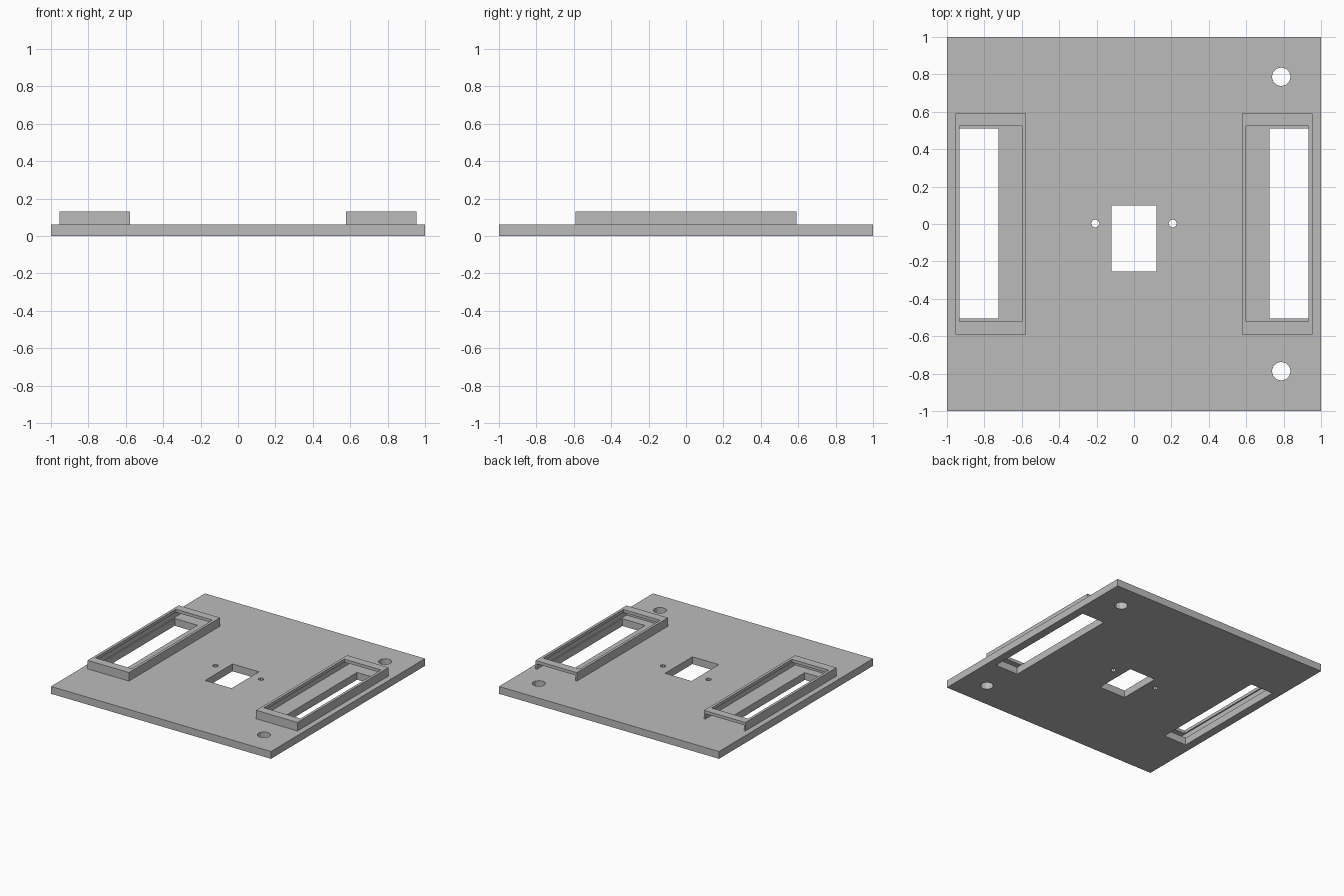
import bpy

cube = bpy.data.objects.get("Cube")
if cube:
    bpy.data.objects.remove(cube, do_unlink=True)

grey = bpy.data.materials.new("plain_grey")
grey.use_nodes = True
grey.diffuse_color = (0.5, 0.5, 0.5, 1)
grey.node_tree.nodes["Principled BSDF"].inputs["Base Color"].default_value = (0.5, 0.5, 0.5, 1)


def box(name, x, y, z):
    """Box from (low, high) ranges."""
    centre = [(a + b) / 2 for a, b in (x, y, z)]
    bpy.ops.mesh.primitive_cube_add(size=1, location=centre)
    ob = bpy.context.object
    ob.name = name
    ob.scale = [b - a for a, b in (x, y, z)]
    bpy.ops.object.transform_apply(location=True, scale=True)
    ob.data.materials.append(grey)
    return ob


def drill(name, x, y, radius, sides):
    """Vertical cutter for a round hole."""
    bpy.ops.mesh.primitive_cylinder_add(vertices=sides, radius=radius, depth=1, location=(x, y, 0))
    ob = bpy.context.object
    ob.name = name
    ob.data.materials.append(grey)
    return ob


def cut(target, cutters):
    """Subtract the cutters, then discard them."""
    for c in cutters:
        mod = target.modifiers.new("cut", "BOOLEAN")
        mod.operation = "DIFFERENCE"
        mod.solver = "EXACT"
        mod.object = c
        c.hide_render = True
    bpy.context.view_layer.update()
    graph = bpy.context.evaluated_depsgraph_get()
    mesh = bpy.data.meshes.new_from_object(target.evaluated_get(graph))
    target.modifiers.clear()
    target.data = mesh
    for c in cutters:
        bpy.data.objects.remove(c, do_unlink=True)


def span(side, inner, outer):
    return tuple(sorted((side * inner, side * outer)))


PLATE_TOP, FRAME_TOP, LIP_BOTTOM = 0.06, 0.13, 0.105
THROUGH = (-0.5, 0.5)

# Base plate with centre window, slots, mounting holes and pin holes
plate = box("base_plate", (-1, 1), (-1, 1), (0, PLATE_TOP))
cutters = [box("window_cutter", (-0.12, 0.12), (-0.255, 0.10), THROUGH)]
for s in (-1, 1):
    cutters.append(box("slot_cutter", span(s, 0.725, 0.932), (-0.505, 0.51), THROUGH))
    cutters.append(drill("mount_cutter", 0.787, s * 0.787, 0.05, 12))
    cutters.append(drill("pin_cutter", s * 0.207, 0.003, 0.022, 8))
cut(plate, cutters)

# Raised slide-in frames: thin walls, overhanging lip, open at the back
for s, label in ((-1, "right"), (1, "left")):
    frame = box(label + "_frame", span(s, 0.578, 0.954), (-0.59, 0.592), (PLATE_TOP, FRAME_TOP))
    cavity = box("cavity_cutter", span(s, 0.59, 0.942), (-0.575, 0.7), (0, LIP_BOTTOM))
    opening = box("opening_cutter", span(s, 0.60, 0.932), (-0.52, 0.525), (0, 0.5))
    cut(frame, [cavity, opening])
